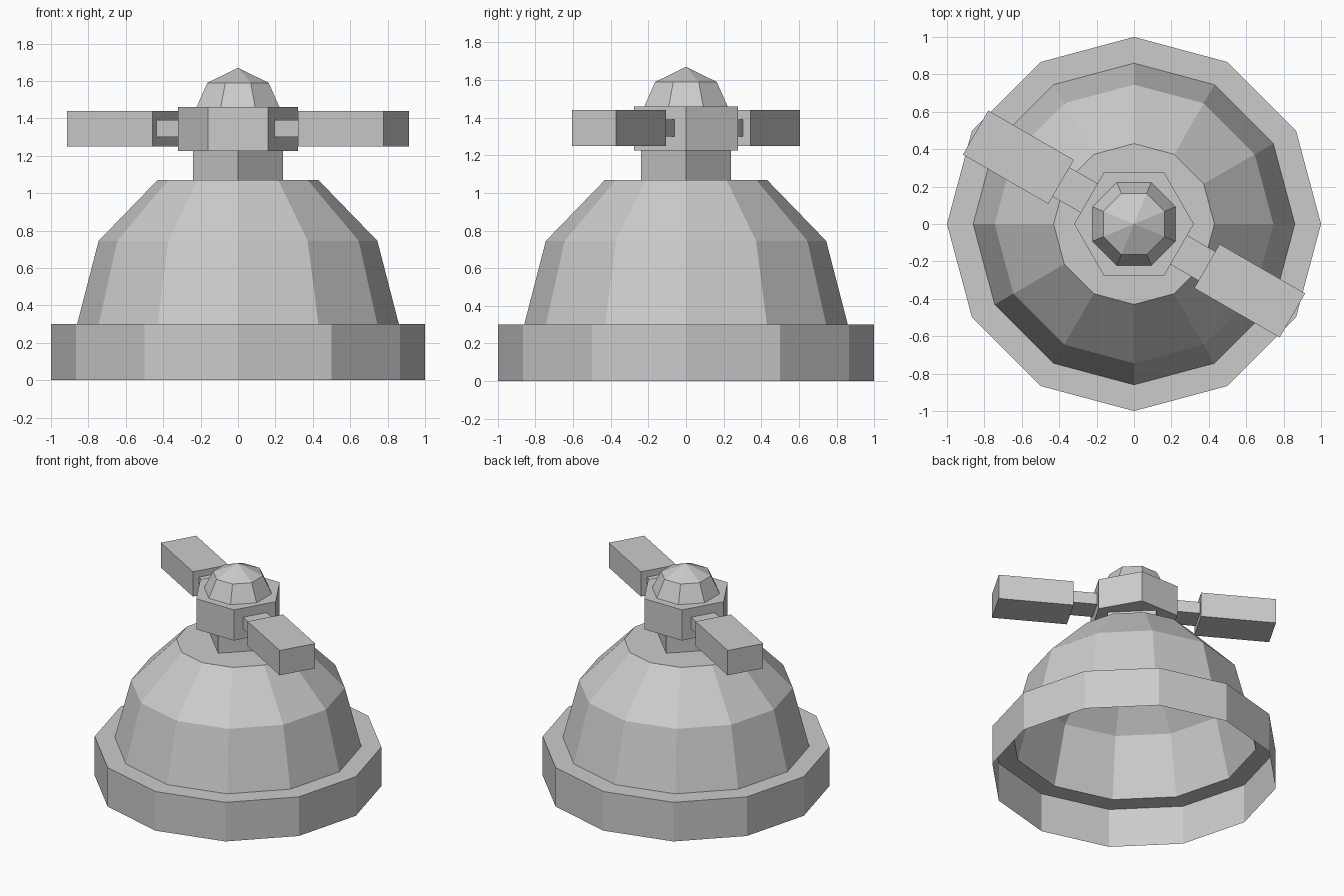
import bpy, bmesh, math
from mathutils import Matrix

if "Cube" in bpy.data.objects:
    bpy.data.objects.remove(bpy.data.objects["Cube"])


def finish(name, bm):
    bmesh.ops.recalc_face_normals(bm, faces=bm.faces)
    mesh = bpy.data.meshes.new(name)
    bm.to_mesh(mesh)
    bm.free()
    obj = bpy.data.objects.new(name, mesh)
    bpy.context.collection.objects.link(obj)
    return obj


def lathe(name, profile, sides, turn=0.0, cap_bottom=True):
    """Faceted turned part from (radius, z) points; radius 0 makes an apex."""
    bm = bmesh.new()
    rings = []
    for r, z in profile:
        if r == 0:
            rings.append([bm.verts.new((0, 0, z))] * sides)
            continue
        angles = [turn + 2 * math.pi * i / sides for i in range(sides)]
        rings.append([bm.verts.new((r * math.cos(a), r * math.sin(a), z)) for a in angles])
    for low, high in zip(rings, rings[1:]):
        for i in range(sides):
            j = (i + 1) % sides
            corners = [low[i], low[j], high[j], high[i]]
            bm.faces.new(list(dict.fromkeys(corners)))
    if cap_bottom:
        bm.faces.new(rings[0][::-1])
    if profile[-1][0] > 0:
        bm.faces.new(rings[-1])
    return finish(name, bm)


def arm_box(name, angle, start, end, width, z0, z1):
    """Box reaching outward from the hub along the given angle."""
    bm = bmesh.new()
    place = (Matrix.Rotation(angle, 4, 'Z')
             @ Matrix.Translation(((start + end) / 2, 0, (z0 + z1) / 2))
             @ Matrix.Diagonal((end - start, width, z1 - z0, 1)))
    bmesh.ops.create_cube(bm, size=1, matrix=place)
    return finish(name, bm)


# Hollow skirt and dome, open underneath
lathe("dome_shell", [(1, 0), (1, 0.3), (0.86, 0.3), (0.745, 0.745), (0.43, 1.07)],
      12, cap_bottom=False)

# Square neck standing on its corner, hexagonal hub, octagonal cap
lathe("neck", [(0.24, 1.07), (0.24, 1.225)], 4)
lathe("hub", [(0.32, 1.225), (0.32, 1.46)], 6)
lathe("cap", [(0.24, 1.46), (0.177, 1.59), (0, 1.67)], 8, turn=math.pi / 8)

# Two opposite arms: thin stem and thick handle
for side, degrees in (("right", -30), ("left", 150)):
    a = math.radians(degrees)
    arm_box(side + "_stem", a, 0.26, 0.46, 0.18, 1.30, 1.39)
    arm_box(side + "_handle", a, 0.45, 0.978, 0.272, 1.25, 1.44)
